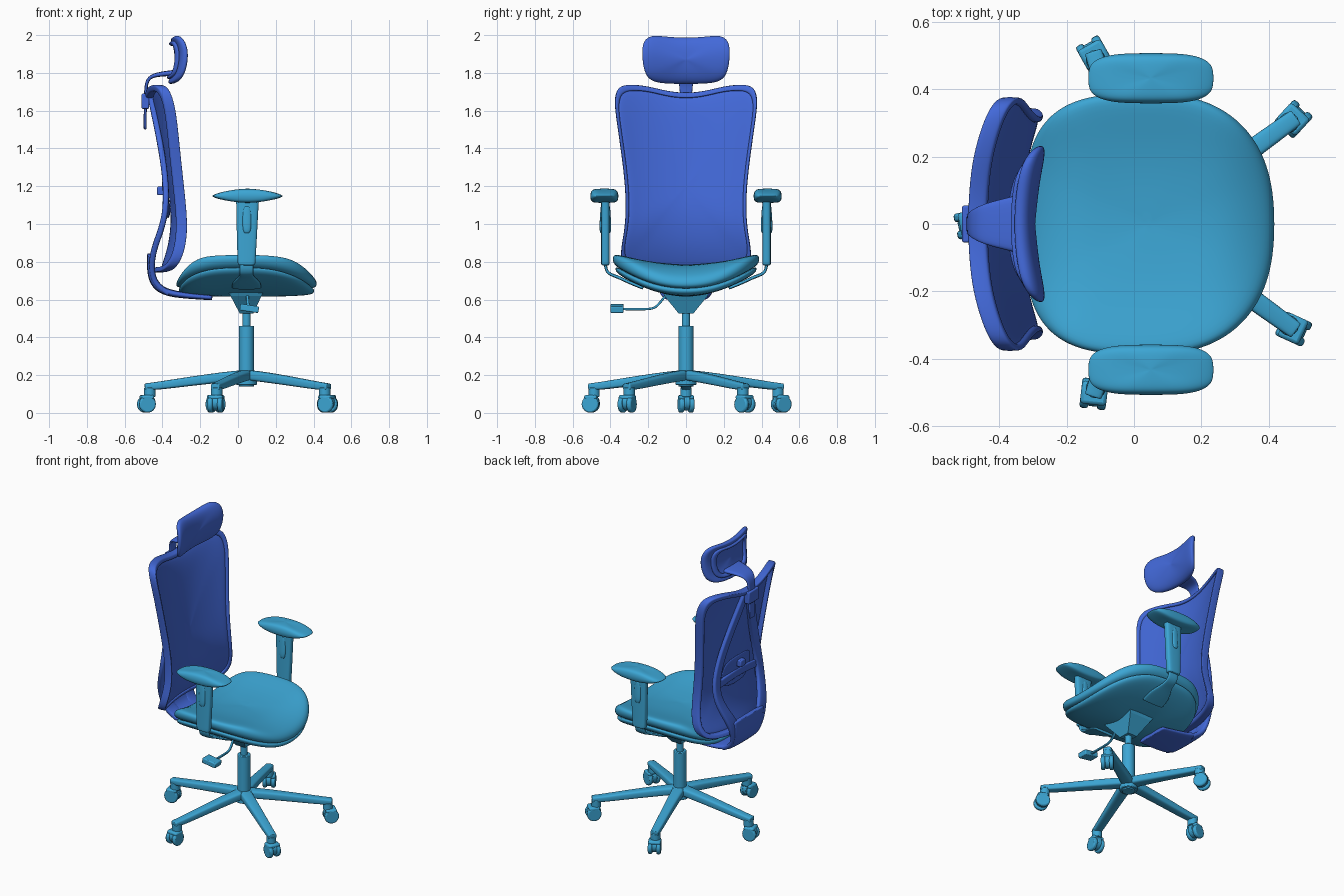
import bpy, bmesh, math
from mathutils import Vector
from math import sin, cos, pi

if "Cube" in bpy.data.objects:
    bpy.data.objects.remove(bpy.data.objects["Cube"])


def material(name, col):
    m = bpy.data.materials.new(name)
    m.diffuse_color = (*col, 1)
    m.use_nodes = True
    m.node_tree.nodes["Principled BSDF"].inputs["Base Color"].default_value = m.diffuse_color
    return m


CYAN = material("teal", (0.045, 0.38, 0.66))
BLUE = material("blue", (0.055, 0.14, 0.69))
hard = []


def loft(name, rings, mat, wrap=False, sub=2):
    bm = bmesh.new()
    vs = [[bm.verts.new(p) for p in r] for r in rings]
    n = len(rings[0])
    for i in range(len(vs) if wrap else len(vs) - 1):
        a, b = vs[i], vs[(i + 1) % len(vs)]
        for j in range(n):
            k = (j + 1) % n
            bm.faces.new((a[j], a[k], b[k], b[j]))
    if not wrap:
        bm.faces.new(vs[0])
        bm.faces.new(vs[-1])
    bmesh.ops.recalc_face_normals(bm, faces=bm.faces)
    me = bpy.data.meshes.new(name)
    bm.to_mesh(me)
    bm.free()
    ob = bpy.data.objects.new(name, me)
    bpy.context.collection.objects.link(ob)
    me.materials.append(mat)
    if sub:
        for p in me.polygons:
            p.use_smooth = True
        ob.modifiers.new("smooth", 'SUBSURF').levels = sub
        ob.modifiers["smooth"].render_levels = sub
    return ob


def pad(name, outline, centre, profile, place, mat, wrap=False):
    """Concentric copies of an outline; profile = (scale, offset) pairs."""
    cu, cv = centre
    rings = [[place(cu + (u - cu) * s, cv + (v - cv) * s, t) for u, v in outline] for s, t in profile]
    return loft(name, rings, mat, wrap)


SECT = [(1, .55), (.8, 1), (-.8, 1), (-1, .55), (-1, -.55), (-.8, -1), (.8, -1), (1, -.55)]


def strap(name, pts, w, t, mat, hint=(0, 1, 0), sub=2):
    """Rounded bar along a path; hint is the width direction."""
    pts, hint, n = [Vector(p) for p in pts], Vector(hint), len(pts)
    w = w if isinstance(w, list) else [w] * n
    t = t if isinstance(t, list) else [t] * n
    rings = []
    for i, p in enumerate(pts):
        d = (pts[min(i + 1, n - 1)] - pts[max(i - 1, 0)]).normalized()
        a = (hint - d * hint.dot(d)).normalized()
        b = d.cross(a)
        ring = [p + a * w[i] * .52 * c + b * t[i] * .54 * s for c, s in SECT]
        if i == 0:
            rings.append([q - d * .004 for q in ring])
        rings.append(ring)
        if i == n - 1:
            rings.append([q + d * .004 for q in ring])
    return loft(name, rings, mat, sub=sub)


def finish(name, mat, bevel):
    ob = bpy.context.object
    ob.name = name
    ob.data.materials.append(mat)
    if bevel:
        m = ob.modifiers.new("bevel", 'BEVEL')
        m.width, m.segments = bevel, 2
    hard.append(ob)
    return ob


def cyl(name, loc, r, h, mat, rot=(0, 0, 0), bevel=.004):
    bpy.ops.mesh.primitive_cylinder_add(vertices=24, radius=r, depth=h, location=loc, rotation=rot)
    return finish(name, mat, bevel)


def box(name, loc, size, mat, rot=(0, 0, 0), bevel=.006):
    bpy.ops.mesh.primitive_cube_add(size=1, location=loc, rotation=rot)
    bpy.context.object.scale = size
    bpy.ops.object.transform_apply(location=False, rotation=False, scale=True)
    return finish(name, mat, bevel)


def superellipse(cx, cy, a, b, n_front, n_back, count=32):
    out = []
    for i in range(count):
        c, s = cos(2 * pi * i / count), sin(2 * pi * i / count)
        e = 2 / (n_front if c > 0 else n_back)
        out.append((cx + a * math.copysign(abs(c) ** e, c), cy + b * math.copysign(abs(s) ** e, s)))
    return out


def mirrored(half):
    return half + [(-y, z) for y, z in reversed(half[1:-1])]


def interp(table, z):
    for (z0, x0), (z1, x1) in zip(table, table[1:]):
        if z <= z1:
            break
    return x0 + (x1 - x0) * (z - z0) / (z1 - z0)


CX = .045
# Five-star base with twin-wheel casters
cyl("base_hub", (CX, 0, .185), .055, .075, CYAN)
cyl("column_outer", (CX, 0, .30), .04, .32, CYAN)
cyl("column_piston", (CX, 0, .50), .022, .12, CYAN)
for i in range(5):
    a = pi / 5 + i * 2 * pi / 5
    d, side = Vector((cos(a), sin(a), 0)), Vector((-sin(a), cos(a), 0))
    at = lambda r, z: Vector((CX, 0, z)) + d * r
    strap(f"base_leg_{i}", [at(.01, .2), at(.1, .192), at(.3, .167), at(.47, .143), at(.535, .138)],
          [.075, .07, .06, .055, .05], [.05, .052, .046, .04, .034], CYAN, side)
    cyl(f"caster_stem_{i}", at(.512, .11), .03, .05, CYAN)
    sw = a + .2
    ax = Vector((-sin(sw), cos(sw), 0))
    cyl(f"caster_core_{i}", at(.525, .055), .042, .03, CYAN, (pi / 2, 0, sw))
    box(f"caster_hood_{i}", at(.528, .082), (.068, .078, .026), CYAN, (0, 0, sw), .01)
    for s in (-1, 1):
        cyl(f"caster_wheel_{i}_{s}", at(.53, .046) + ax * s * .026, .045, .026, CYAN, (pi / 2, 0, sw), .008)

# Tilt mechanism and lever
rect = lambda x0, x1, y, z: [(x0, -y, z), (x1, -y, z), (x1, y, z), (x0, y, z)]
loft("tilt_mechanism", [rect(.01, .08, .038, .525), rect(-.04, .125, .115, .62), rect(-.06, .14, .13, .65)], CYAN, sub=0)
strap("lever_rod", [(.05, -.1, .63), (.05, -.125, .60), (.055, -.16, .555), (.06, -.2, .548), (.06, -.34, .55)],
      .014, .012, CYAN, (1, 0, 0))
box("lever_handle", (.06, -.365, .553), (.1, .07, .035), CYAN, (0, .15, 0))

# Seat: curved shell and cushion
seat_outline = superellipse(.045, 0, .372, .388, 2.4, 3.2)


def seat_top(x, y):
    z = .785 + .054 * (y / .36) ** 2
    return z - .07 * (max(0, x - .24) / .17) ** 2 - .09 * (max(0, -.17 - x) / .16) ** 2


seat_low = lambda y: .655 + .85 * y * y
pad("seat_cushion", seat_outline, (.045, 0),
    [(.01, 0), (.5, 0), (.9, 0), (.99, .1), (1.01, .5), (.99, .85), (.92, 1), (.65, 1), (.35, 1), (.01, 1)],
    lambda x, y, t: (x, y, seat_low(y) * (1 - t) + seat_top(x, y) * t), CYAN)
pad("seat_shell", seat_outline, (.045, 0),
    [(.01, -.04), (.5, -.04), (.9, -.035), (.97, -.022), (.97, .0), (.9, .005), (.01, .005)],
    lambda x, y, t: (x, y, seat_low(y) + t), CYAN)

# Armrests
for s, side in ((-1, "right"), (1, "left")):
    yc = s * .427

    def arm_top(x, y, t):
        e = ((x - .05) / .185) ** 2
        return (x, y, (1.112 + .028 * e) * (1 - t) + (1.187 - .03 * e) * t)

    pad(f"arm_pad_{side}", superellipse(.05, s * .4325, .187, .075, 3.2, 3.2), (.05, s * .4325),
        [(.01, 0), (.6, 0), (.92, .05), (1, .35), (1, .6), (.9, .92), (.6, 1), (.01, 1)], arm_top, CYAN)
    strap(f"arm_sleeve_{side}", [(.05, yc, 1.125), (.05, yc, 1.09), (.047, yc, .95), (.045, yc, .785)],
          [.118, .112, .105, .09], .042, CYAN, (1, 0, 0))
    strap(f"arm_button_{side}", [(.047, yc, 1.09), (.047, yc, 1.07), (.047, yc, .97), (.047, yc, .955)],
          [.03, .05, .05, .03], [.046, .05, .062, .05], CYAN, (1, 0, 0))
    strap(f"arm_bracket_{side}", [(.045, s * y, z) for y, z in
          ((.427, .82), (.427, .765), (.41, .735), (.365, .722), (.3, .69), (.23, .662))],
          [.07, .07, .07, .07, .15, .15], .016, CYAN, (1, 0, 0))

# Backrest: rim, panel
BACK_X = [(.74, -.405), (.84, -.365), (.97, -.332), (1.06, -.332), (1.18, -.35), (1.45, -.393), (1.6, -.418), (1.74, -.458)]
back_outline = mirrored([(0, 1.69), (.1, 1.70), (.2, 1.728), (.3, 1.738), (.36, 1.725), (.38, 1.66), (.367, 1.55),
                         (.337, 1.35), (.315, 1.15), (.32, .98), (.347, .86), (.338, .79), (.29, .752), (.15, .745), (0, .745)])
on_back = lambda y, z, t: (interp(BACK_X, z) + .64 * y * y + t, y, z)
pad("back_rim", back_outline, (0, 1.2),
    [(.995, .004), (1.005, -.003), (1.005, -.045), (.995, -.052), (.945, -.052), (.94, -.045), (.945, -.003), (.955, .004)],
    on_back, BLUE, True)
pad("back_panel", back_outline, (0, 1.2),
    [(.01, -.004), (.3, -.004), (.6, -.004), (.8, -.004), (.965, -.004), (.965, -.02), (.8, -.02),
     (.6, -.02), (.3, -.02), (.01, -.02)], on_back, BLUE)

# Rear yoke arms, lower bracket, lumbar support
for s, side in ((-1, "right"), (1, "left")):
    strap(f"back_yoke_{side}", [(x, s * y, z) for x, y, z in
          ((-.462, .02, 1.67), (-.43, .075, 1.52), (-.388, .17, 1.3), (-.375, .235, 1.1), (-.405, .22, .97),
           (-.45, .17, .86), (-.46, .12, .76), (-.44, .1, .68), (-.37, .09, .635))],
          [.06, .065, .065, .065, .065, .075, .09, .09, .09], .03, BLUE)
strap("back_bracket", [(-.465, 0, .84), (-.465, 0, .76), (-.45, 0, .69), (-.40, 0, .64), (-.28, 0, .62), (-.14, 0, .61)],
      [.3, .29, .28, .27, .25, .22], [.03, .035, .04, .04, .03, .025], BLUE)
strap("lumbar_bar", [(-.375, -.24, 1.08), (-.385, -.12, 1.1), (-.39, 0, 1.11), (-.385, .12, 1.1), (-.375, .24, 1.08)],
      .05, .02, BLUE, (0, 0, 1))
pad("lumbar_pad", superellipse(0, 1.13, .15, .1, 3, 3, 20), (0, 1.13),
    [(.01, -.03), (.8, -.03), (1, -.036), (1, -.045), (.8, -.05), (.01, -.05)], on_back, BLUE)
box("lumbar_knob", (-.408, 0, 1.175), (.04, .05, .045), BLUE)

# Headrest and its sliding bracket
head_outline = mirrored([(0, 1.985), (.1, 1.99), (.185, 2.002), (.228, 1.968), (.234, 1.9), (.222, 1.8), (.185, 1.753),
                         (.1, 1.742), (0, 1.742)])
on_head = lambda y, z, t: (-.293 + .9 * y * y - 2 * (z - 1.88) ** 2 + t, y, z)
pad("headrest_cushion", head_outline, (0, 1.87),
    [(.01, 0), (.5, 0), (.85, -.003), (.99, -.014), (1.01, -.028), (.97, -.044), (.85, -.048), (.5, -.042), (.01, -.042)],
    on_head, BLUE)
pad("headrest_back_ring", head_outline, (0, 1.87),
    [(.8, -.038), (.8, -.064), (.62, -.064), (.62, -.038)], on_head, BLUE, True)
strap("headrest_bracket", [(-.335, 0, 1.80), (-.40, 0, 1.795), (-.455, 0, 1.785), (-.483, 0, 1.76), (-.49, 0, 1.70),
                           (-.492, 0, 1.505)], [.17, .14, .11, .075, .06, .055], [.03, .025, .02, .018, .016, .014], BLUE)
box("headrest_slider", (-.49, 0, 1.65), (.04, .11, .08), BLUE)

# Crisp shading on the machined parts
bpy.ops.object.select_all(action='DESELECT')
for ob in hard:
    ob.select_set(True)
bpy.context.view_layer.objects.active = hard[0]
bpy.ops.object.shade_smooth_by_angle()
